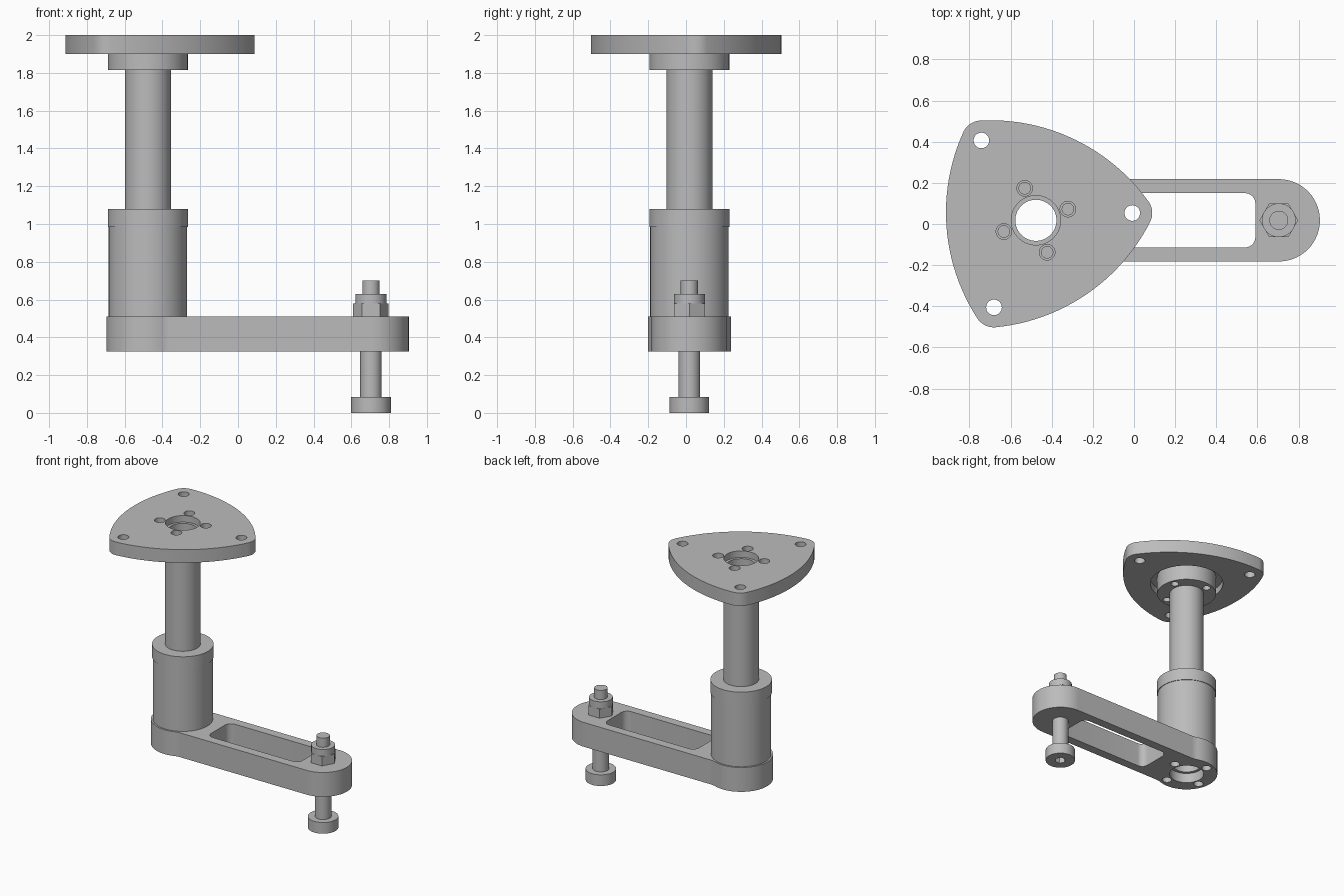
import bpy, bmesh
from math import sin, cos, pi, radians, sqrt, atan2

if "Cube" in bpy.data.objects:
    bpy.data.objects.remove(bpy.data.objects["Cube"], do_unlink=True)

steel = bpy.data.materials.new("plain grey steel")
steel.use_nodes = True
GREY = (0.5, 0.5, 0.5, 1)
steel.diffuse_color = GREY
steel.node_tree.nodes["Principled BSDF"].inputs["Base Color"].default_value = GREY

COLUMN = (-0.477, 0.018)
BOLT = (0.704, 0.018)
TILT = radians(4.3)


def arc(c, r, a0, a1, n=24):
    """Points along an arc from angle a0 to a1."""
    return [(c[0] + r * cos(a0 + (a1 - a0) * i / n),
             c[1] + r * sin(a0 + (a1 - a0) * i / n)) for i in range(n + 1)]


def circle(c, r, n=64):
    return arc(c, r, 0, 2 * pi, n)[:-1]


def around(c, r, start, n):
    """Centres spaced evenly on a pitch circle."""
    return circle(c, r, n) if start == 0 else arc(c, r, start, start + 2 * pi, n)[:-1]


def prism(name, loops, z0, z1):
    """Extrude an outline, with any further loops as through holes."""
    cu = bpy.data.curves.new(name, 'CURVE')
    cu.dimensions, cu.fill_mode = '2D', 'BOTH'
    cu.extrude = (z1 - z0) / 2
    for loop in loops:
        sp = cu.splines.new('POLY')
        sp.points.add(len(loop) - 1)
        for p, (x, y) in zip(sp.points, loop):
            p.co = (x, y, 0, 1)
        sp.use_cyclic_u = True
    tmp = bpy.data.objects.new(name + "_profile", cu)
    bpy.context.collection.objects.link(tmp)
    dg = bpy.context.evaluated_depsgraph_get()
    me = bpy.data.meshes.new_from_object(tmp.evaluated_get(dg))
    bpy.data.objects.remove(tmp, do_unlink=True)
    bm = bmesh.new()
    bm.from_mesh(me)
    bmesh.ops.remove_doubles(bm, verts=bm.verts, dist=1e-5)
    bmesh.ops.translate(bm, verts=bm.verts, vec=(0, 0, (z0 + z1) / 2))
    bmesh.ops.recalc_face_normals(bm, faces=bm.faces)
    bm.to_mesh(me)
    bm.free()
    me.materials.clear()
    me.materials.append(steel)
    ob = bpy.data.objects.new(name, me)
    bpy.context.collection.objects.link(ob)
    return ob


def cut(ob, cutter):
    """Subtract a cutter and bake the result."""
    mod = ob.modifiers.new("cut", 'BOOLEAN')
    mod.operation, mod.object, mod.solver = 'DIFFERENCE', cutter, 'EXACT'
    dg = bpy.context.evaluated_depsgraph_get()
    me = bpy.data.meshes.new_from_object(ob.evaluated_get(dg))
    ob.modifiers.clear()
    ob.data = me
    bpy.data.objects.remove(cutter, do_unlink=True)


parts = []
bolt_centres = around(COLUMN, 0.165, radians(19.3), 4)

# Three-cornered top plate: small corner arcs joined by wide bowed sides
CORNER, PITCH, BOW, OFFSET = 0.097, 0.47, 0.945, 0.509
corners = around(COLUMN, PITCH, TILT, 3)
outline = []
for k, c in enumerate(corners):
    axis = TILT + k * 2 * pi / 3
    side = axis + pi / 3
    half = atan2(PITCH * sin(pi / 3), PITCH * cos(pi / 3) + OFFSET)
    outline += arc(c, CORNER, axis - pi / 3 + half, axis + pi / 3 - half, 16)
    mid = (COLUMN[0] - OFFSET * cos(side), COLUMN[1] - OFFSET * sin(side))
    outline += arc(mid, BOW, side - half, side + half, 24)[1:-1]
plate = prism("top_plate", [outline, circle(COLUMN, 0.12)]
              + [circle(c, 0.038, 32) for c in corners + bolt_centres], 1.90, 2.0)
cut(plate, prism("recess_cutter", [circle(COLUMN, 0.26)], 1.85, 1.95))
parts.append(plate)

# Flange under the plate, with bolt holes
parts.append(prism("upper_flange", [circle(COLUMN, 0.211), circle(COLUMN, 0.115)]
                   + [circle(c, 0.028, 32) for c in bolt_centres], 1.815, 1.95))

# Hollow column, sleeve and collar
parts.append(prism("column_tube", [circle(COLUMN, 0.122), circle(COLUMN, 0.1)], 0.40, 1.95))
parts.append(prism("sleeve", [circle(COLUMN, 0.2075), circle(COLUMN, 0.115)], 0.51, 0.99))
parts.append(prism("sleeve_collar", [circle(COLUMN, 0.212), circle(COLUMN, 0.115)], 0.985, 1.08))

# Arm: large round boss blended into a narrower bar with a rounded end
BOSS, BAR, BLEND = 0.22, 0.2, 0.15
dx = sqrt((BOSS + BLEND) ** 2 - (BAR + BLEND) ** 2)
lean = atan2(BAR + BLEND, dx)
cx, cy = COLUMN
arm = arc(COLUMN, BOSS, lean, 2 * pi - lean, 48)
arm += arc((cx + dx, cy - BAR - BLEND), BLEND, pi - lean, pi / 2, 8)[1:]
arm += arc(BOLT, BAR, -pi / 2, pi / 2, 40)
arm += arc((cx + dx, cy + BAR + BLEND), BLEND, -pi / 2, lean - pi, 8)[:-1]

# Long window in the arm with rounded corners
R, X0, X1, H = 0.05, -0.18, 0.59, 0.132
slot = []
for k, (x, y) in enumerate([(X1 - R, H - R), (X0 + R, H - R),
                            (X0 + R, R - H), (X1 - R, R - H)]):
    slot += arc((x, cy + y), R, k * pi / 2, (k + 1) * pi / 2, 8)
parts.append(prism("arm", [arm, slot, circle(COLUMN, 0.122)]
                   + [circle(c, 0.034, 32) for c in bolt_centres], 0.325, 0.51))

# Pin with foot, hex nut and washer at the arm's end
foot = prism("pin_foot", [circle(BOLT, 0.105)], 0, 0.085)
cut(foot, prism("socket_cutter", [circle(BOLT, 0.04, 6)], -0.05, 0.05))
parts.append(foot)
parts.append(prism("pin_shaft", [circle(BOLT, 0.057)], 0.08, 0.34))
parts.append(prism("pin_stud", [circle(BOLT, 0.046)], 0.34, 0.70))
parts.append(prism("hex_nut", [circle(BOLT, 0.094, 6)], 0.51, 0.58))
parts.append(prism("nut_washer", [circle(BOLT, 0.082)], 0.58, 0.63))

# Smooth curved walls, keep the rims sharp
bpy.ops.object.select_all(action='DESELECT')
for ob in parts:
    ob.select_set(True)
bpy.context.view_layer.objects.active = parts[0]
bpy.ops.object.shade_smooth_by_angle(angle=radians(30))
